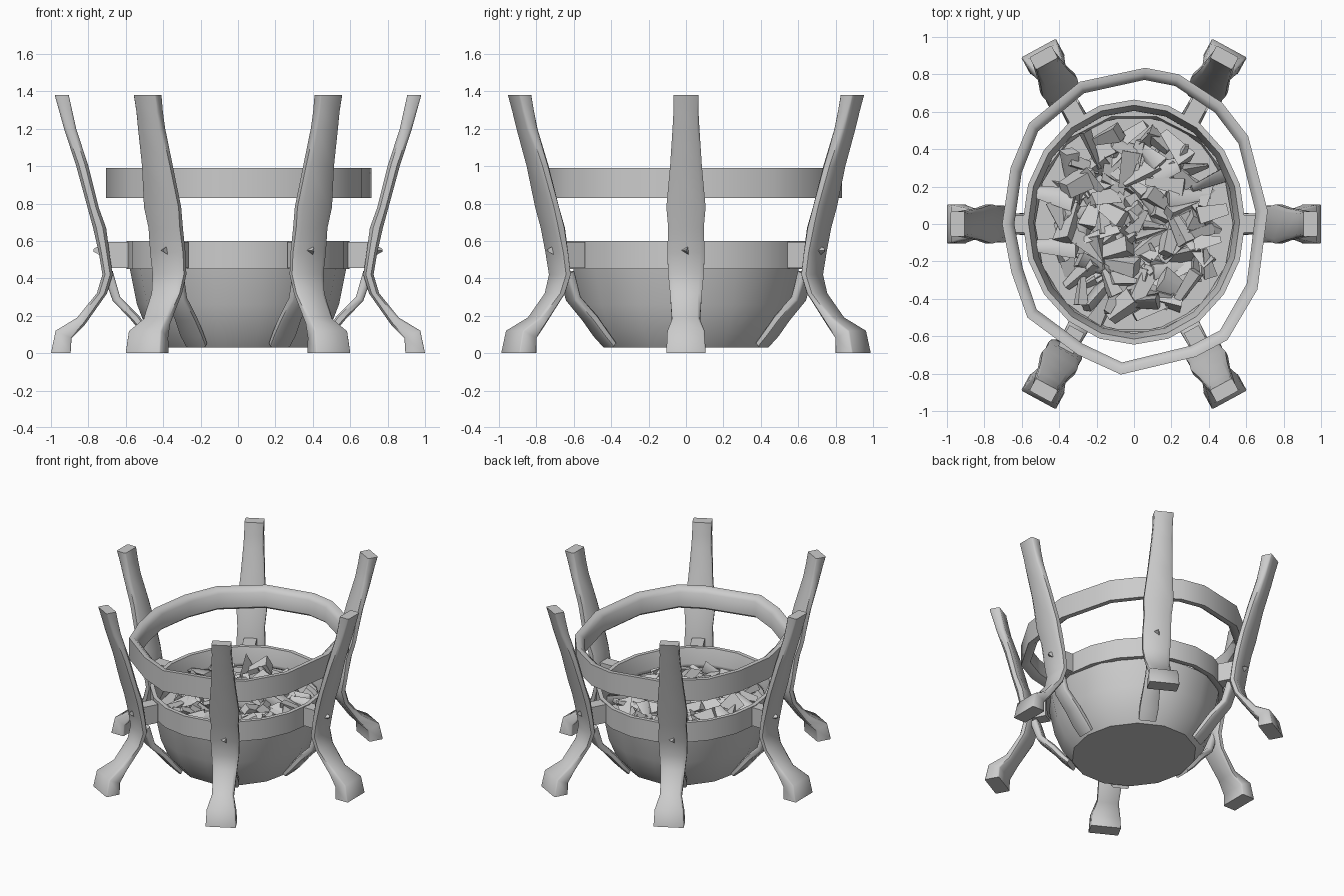
import bpy, bmesh, math, random
from mathutils import Vector, Matrix

random.seed(4)
cube = bpy.data.objects.get("Cube")
if cube:
    bpy.data.objects.remove(cube)

iron = bpy.data.materials.new("grey_iron")
iron.use_nodes = True
GREY = (0.6, 0.6, 0.6, 1)
iron.diffuse_color = GREY
iron.node_tree.nodes["Principled BSDF"].inputs["Base Color"].default_value = GREY


def finish(name, bm, angle=40):
    """Turn a bmesh into a named, shaded object."""
    bmesh.ops.recalc_face_normals(bm, faces=bm.faces)
    mesh = bpy.data.meshes.new(name)
    bm.to_mesh(mesh)
    bm.free()
    mesh.materials.append(iron)
    ob = bpy.data.objects.new(name, mesh)
    bpy.context.collection.objects.link(ob)
    bpy.ops.object.select_all(action='DESELECT')
    ob.select_set(True)
    bpy.context.view_layer.objects.active = ob
    if angle:
        bpy.ops.object.shade_smooth_by_angle(angle=math.radians(angle))


def loft(bm, loops, wrap=False):
    """Skin a list of equal closed loops of points, capped or joined end to end."""
    rows = [[bm.verts.new(p) for p in loop] for loop in loops]
    n = len(rows[0])
    pairs = list(zip(rows, rows[1:])) + ([(rows[-1], rows[0])] if wrap else [])
    for a, b in pairs:
        for i in range(n):
            j = (i + 1) % n
            bm.faces.new((a[i], a[j], b[j], b[i]))
    if not wrap:
        bm.faces.new(rows[0])
        bm.faces.new(rows[-1])


def section(r0, z0, r1, z1, half, chamfer):
    """Chamfered bar section between an inner and an outer (radius, z) point."""
    a, b = Vector((r0, 0, z0)), Vector((r1, 0, z1))
    side = Vector((0, half, 0))
    c = 1 - chamfer
    return [a.lerp(b, t) + side * s for t, s in (
        (0, -c), (0, c), (chamfer, 1), (c, 1), (1, c), (1, -c), (c, -1), (chamfer, -1))]


# Leg side profile: inner r, inner z, outer r, outer z, half width, chamfer
LEG = [(.895, 0, 1.0, 0, .105, .05), (.89, .08, .975, .12, .10, .08),
       (.82, .15, .86, .19, .075, .2), (.70, .32, .755, .32, .085, .25),
       (.67, .42, .725, .42, .095, .25), (.685, .52, .745, .54, .1, .25),
       (.705, .67, .775, .67, .095, .25), (.745, .78, .805, .78, .105, .25),
       (.80, 1.0, .865, 1.0, .085, .25), (.865, 1.2, .93, 1.2, .072, .2),
       (.885, 1.29, .955, 1.29, .067, .15), (.905, 1.38, .98, 1.38, .067, .08)]
# Strap running from the leg down the side of the bowl
BRACE = [(.67, .44, .72, .42, .055, .2), (.63, .30, .67, .28, .055, .2),
         (.53, .20, .57, .175, .06, .2), (.47, .12, .50, .09, .065, .2),
         (.42, .06, .44, .03, .06, .2)]

NAMES = {0: "left", 61.5: "back_left", 118.5: "back_right",
         180: "right", 241.5: "front_right", 298.5: "front_left"}
for angle, where in NAMES.items():
    shift = 0 if angle % 180 == 0 else 0.07
    turn = Matrix.Rotation(math.radians(angle), 4, 'Z')
    place = turn @ Matrix.Translation((shift, 0, 0))

    # Bent leg
    bm = bmesh.new()
    loft(bm, [section(*s) for s in LEG])
    bm.transform(place)
    finish(where + "_leg", bm, 50)

    # Brace hugging the bowl
    bm = bmesh.new()
    loft(bm, [section(*s) for s in BRACE])
    bm.transform(turn @ Matrix.Translation((shift * .5, 0, 0)))
    finish(where + "_brace", bm, 50)

    # Bracket tying the leg to the lower band
    bm = bmesh.new()
    bmesh.ops.create_cube(bm, size=1, matrix=place @ Matrix.Translation((.635, 0, .525))
                          @ Matrix.Diagonal((.13, .09, .14, 1)))
    finish(where + "_bracket", bm, 0)

    # Small pointed rivet
    bm = bmesh.new()
    bmesh.ops.create_cone(bm, segments=3, radius1=.04, radius2=.008, depth=.05, cap_ends=True,
                          matrix=place @ Matrix.Translation((.748, 0, .55))
                          @ Matrix.Rotation(math.radians(90), 4, 'Y')
                          @ Matrix.Rotation(math.radians(180), 4, 'Z'))
    finish(where + "_rivet", bm, 0)


def band(name, outline, thick, z0, z1, lip):
    """Closed hoop following an outline, its inner face sloped down from the top."""
    loops = []
    for x, y in outline:
        p = Vector((x, y, 0))
        d = p.normalized() * thick
        loops.append([p + Vector((0, 0, z0)), p + Vector((0, 0, z1)),
                      p - d * .5 + Vector((0, 0, z1)),
                      p - d + Vector((0, 0, z1 - lip)),
                      p - d + Vector((0, 0, z0 + .02)),
                      p - d * .6 + Vector((0, 0, z0))])
    bm = bmesh.new()
    loft(bm, loops, wrap=True)
    finish(name, bm, 50)


def ellipse(rx, ry, n, cy=0.0):
    return [(rx * math.cos(math.tau * i / n), cy + ry * math.sin(math.tau * i / n))
            for i in range(n)]


# Uneven hammered upper hoop
UPPER = [(.715, .07), (.61, .47), (.47, .65), (.24, .80), (.06, .835), (-.29, .76),
         (-.56, .54), (-.66, .30), (-.705, 0), (-.655, -.26), (-.57, -.50), (-.30, -.70),
         (-.07, -.805), (.33, -.71), (.50, -.62), (.66, -.35)]
band("upper_band", UPPER, .065, .83, .99, .03)
band("lower_band", ellipse(.595, .655, 20, .01), .06, .45, .60, .11)

# Thick bowl with a flat base
bm = bmesh.new()
SHELL = [(.42, .03), (.485, .12), (.54, .26), (.58, .46), (.55, .46), (.51, .33), (.40, .28)]
loft(bm, [[(x, y, z) for x, y in ellipse(r, r * 1.07, 14)] for r, z in SHELL])
finish("bowl", bm, 35)

# Bed under the coals
bm = bmesh.new()
loft(bm, [[(x, y, z) for x, y in ellipse(r, r * 1.1, 16)] for r, z in ((.50, .35), (.53, .43))])
finish("coal_bed", bm, 0)

# Heap of broken wedge-shaped coals
bm = bmesh.new()
COALS = 120
for i in range(COALS):
    r = math.sqrt((i + .5) / COALS) * .44
    a = i * 2.39996
    size = (random.uniform(.14, .23), random.uniform(.08, .15), random.uniform(.07, .13))
    turn = Matrix.Rotation(random.uniform(0, math.tau), 4, 'Z') \
        @ Matrix.Rotation(random.uniform(-.5, .5), 4, 'Y') \
        @ Matrix.Rotation(random.uniform(0, math.tau), 4, 'X')
    spot = Matrix.Translation((r * math.cos(a), r * 1.12 * math.sin(a) + .01,
                               random.uniform(.43, .51)))
    m = spot @ turn @ Matrix.Diagonal((*size, 1)) @ Matrix.Rotation(math.radians(90), 4, 'Y')
    bmesh.ops.create_cone(bm, segments=random.choice((3, 4)), radius1=.5, cap_ends=True,
                          radius2=random.uniform(.1, .4), depth=1, matrix=m)
finish("coals", bm, 75)
